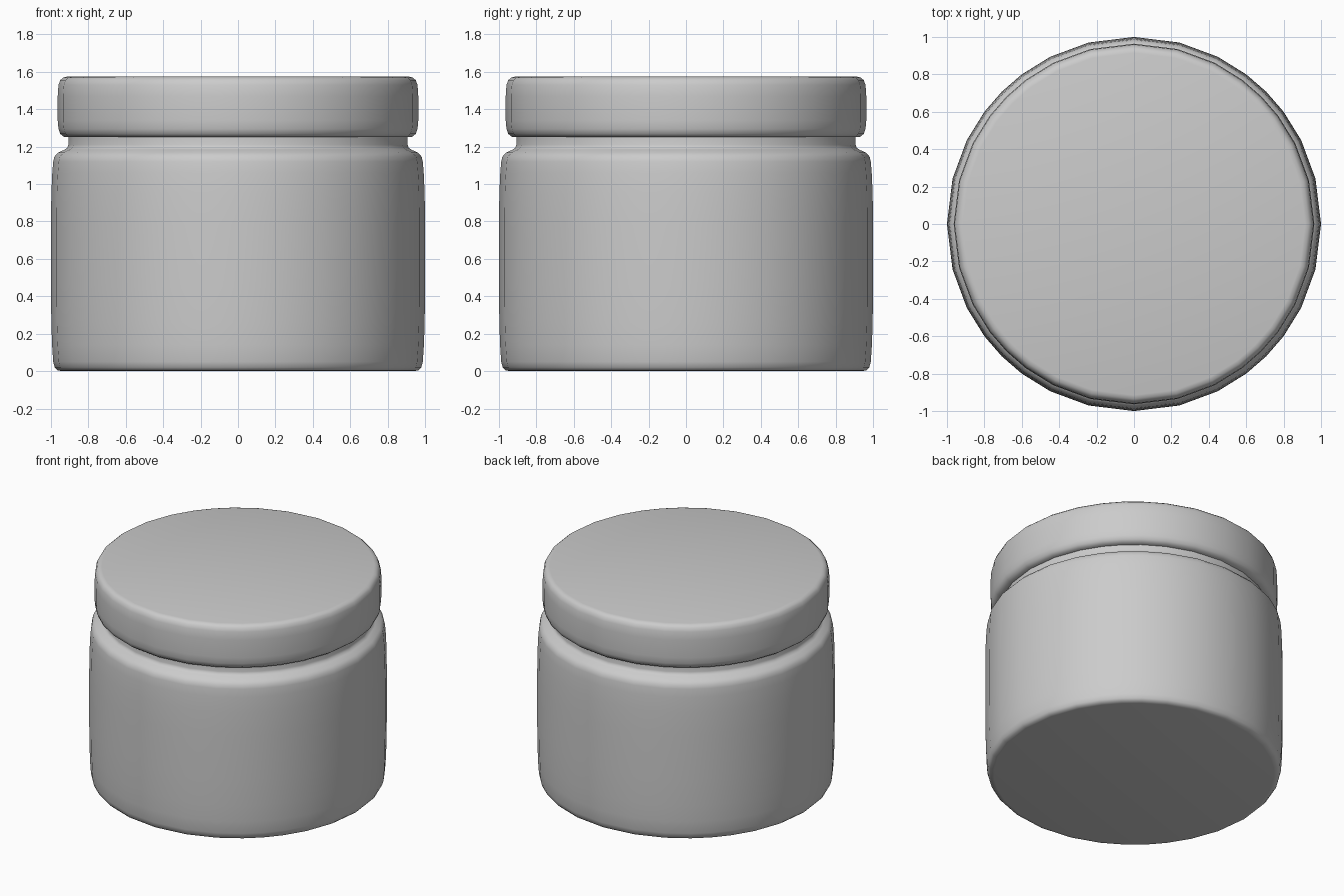
import bpy, bmesh, math

if "Cube" in bpy.data.objects:
    bpy.data.objects.remove(bpy.data.objects["Cube"])

# 32 directions: a square's border with 8 steps per side, projected to a circle
angles = []
for quarter in range(4):
    for i in range(-4, 4):
        angles.append(quarter * math.pi / 2 + math.atan(i / 4))


def turned(name, profile):
    """Closed round part from a (radius, z) profile, capped at both ends."""
    bm = bmesh.new()
    rings = [[bm.verts.new((r * math.cos(a), r * math.sin(a), z)) for a in angles]
             for r, z in profile]
    n = len(angles)
    for low, high in zip(rings, rings[1:]):
        for i in range(n):
            j = (i + 1) % n
            bm.faces.new((low[i], low[j], high[j], high[i]))
    bm.faces.new(rings[0][::-1])
    bm.faces.new(rings[-1])
    mesh = bpy.data.meshes.new(name)
    bm.to_mesh(mesh)
    bm.free()
    obj = bpy.data.objects.new(name, mesh)
    bpy.context.collection.objects.link(obj)
    bpy.ops.object.select_all(action='DESELECT')
    obj.select_set(True)
    bpy.context.view_layer.objects.active = obj
    bpy.ops.object.shade_smooth_by_angle(angle=math.radians(50))
    return obj


# Jar with slightly bulging wall, rounded shoulder and neck
turned("jar_body", [
    (0.94, 0.0), (0.965, 0.004), (0.98, 0.02), (0.988, 0.05), (0.994, 0.14),
    (0.998, 0.26), (1.0, 0.45), (1.0, 0.78), (0.998, 0.95), (0.993, 1.06),
    (0.988, 1.12), (0.982, 1.146), (0.962, 1.168), (0.927, 1.184),
    (0.912, 1.194), (0.907, 1.21), (0.907, 1.26)])

# Flat lid with rounded rims
turned("lid", [
    (0.90, 1.25), (0.93, 1.252), (0.95, 1.268), (0.96, 1.295), (0.964, 1.34),
    (0.964, 1.47), (0.96, 1.53), (0.95, 1.556), (0.935, 1.569), (0.915, 1.574)])
